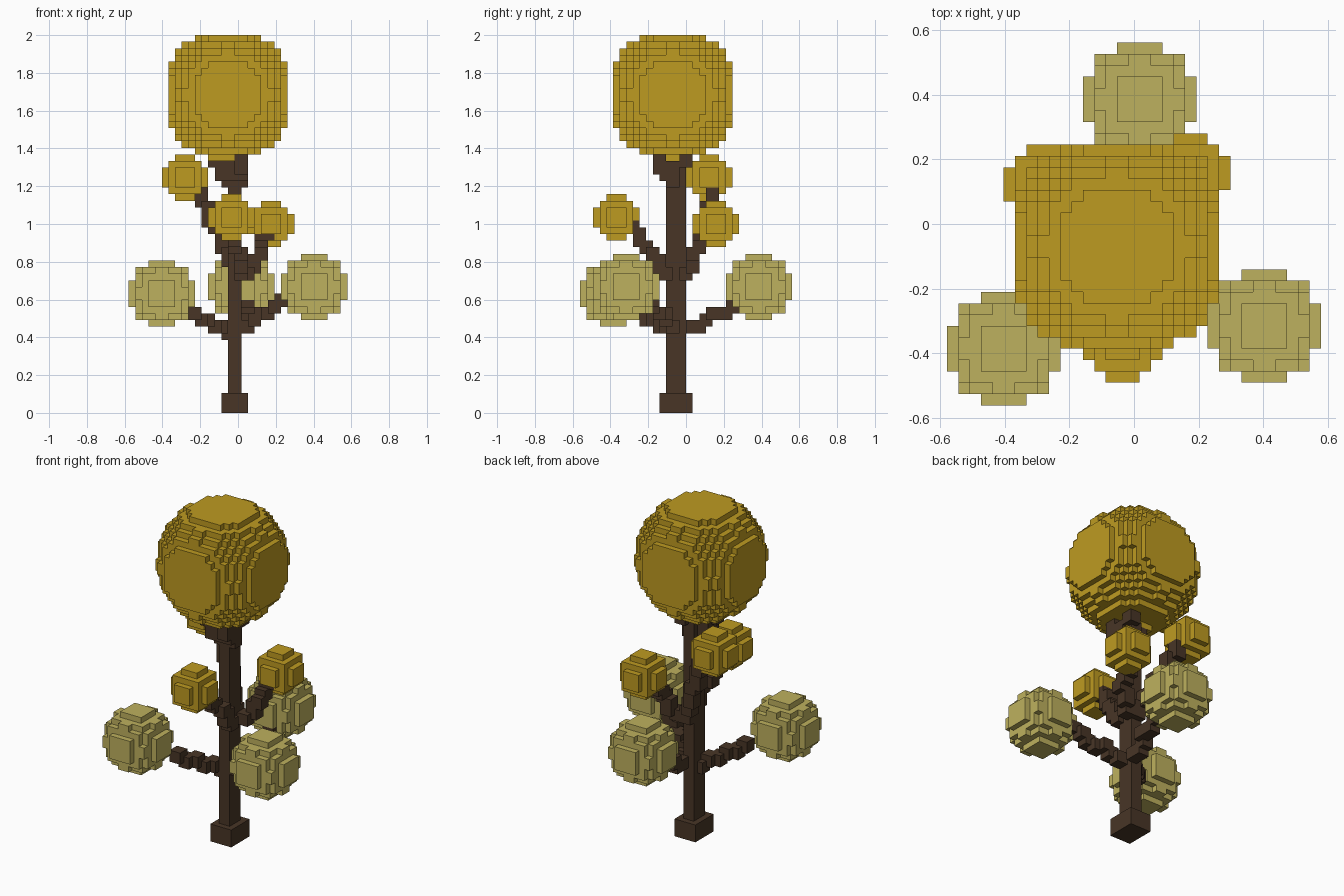
import bpy, bmesh
from mathutils import Vector

cube = bpy.data.objects.get("Cube")
if cube:
    bpy.data.objects.remove(cube)

V = 2 / 57  # block size


def material(name, rgb):
    m = bpy.data.materials.new(name)
    m.use_nodes = True
    m.diffuse_color = (*rgb, 1)
    bsdf = m.node_tree.nodes["Principled BSDF"]
    bsdf.inputs["Base Color"].default_value = (*rgb, 1)
    bsdf.inputs["Roughness"].default_value = 0.9
    return m


GOLD = material("gold leaf", (0.515, 0.328, 0.0152))
OLIVE = material("pale olive leaf", (0.515, 0.440, 0.112))
BARK = material("dark bark", (0.065, 0.036, 0.0194))


def box(lo, hi):
    """Cells filling a block, given by its corners on the block grid."""
    return {(x, y, z) for x in range(lo[0], hi[0])
            for y in range(lo[1], hi[1]) for z in range(lo[2], hi[2])}


def ball(lo, d, r):
    """Cells of a round ball, clipped to a cube of d blocks."""
    c = Vector(lo) + Vector((d / 2,) * 3)
    return {p for p in box(lo, [k + d for k in lo])
            if (Vector(p) + Vector((0.5,) * 3) - c).length <= r}


def branch(*points, size=2):
    """Stepped limb: a small block stamped along a path."""
    cells = set()
    for a, b in zip(points, points[1:]):
        a, b = Vector(a), Vector(b)
        n = int(max(abs(k) for k in b - a))
        for i in range(n + 1):
            p = [round(k) for k in a.lerp(b, i / n)]
            cells |= box(p, [k + size for k in p])
    return cells


def build(name, cells, mat):
    """Skin the cells with outer faces only and merge flat areas."""
    bm = bmesh.new()
    for cell in cells:
        for axis in range(3):
            for side in (0, 1):
                nxt = list(cell)
                nxt[axis] += 2 * side - 1
                if tuple(nxt) in cells:
                    continue
                quad = []
                for u, w in ((0, 0), (1, 0), (1, 1), (0, 1)):
                    p = list(cell)
                    p[axis] += side
                    p[(axis + 1) % 3] += u
                    p[(axis + 2) % 3] += w
                    quad.append(bm.verts.new(((p[0] + 0.5) * V, p[1] * V, p[2] * V)))
                bm.faces.new(quad if side else quad[::-1])
    bmesh.ops.remove_doubles(bm, verts=bm.verts[:], dist=V * 0.01)
    bmesh.ops.dissolve_limit(bm, angle_limit=0.01, verts=bm.verts[:], edges=bm.edges[:])
    mesh = bpy.data.meshes.new(name)
    bm.to_mesh(mesh)
    bm.free()
    mesh.materials.append(mat)
    bpy.context.collection.objects.link(bpy.data.objects.new(name, mesh))


# Trunk with a wider foot and a flared top under the crown
trunk = box((-2, -3, 0), (0, 0, 38)) | box((-3, -4, 0), (1, 1, 3))
trunk |= box((-1, -3, 34), (1, -1, 37)) | box((-3, -3, 34), (-1, -1, 37))
trunk |= box((-4, -4, 35), (1, -1, 38)) | box((-5, -4, 37), (-3, -2, 38))
trunk |= box((-1, -5, 36), (1, -3, 39)) | box((-1, -1, 37), (1, 1, 39))

# Branches
trunk |= branch((-3, -3, 11), (-8, -8, 14))
trunk |= branch((0, -3, 12), (6, -7, 17))
trunk |= branch((-1, 0, 12), (0, 6, 15))
trunk |= branch((-1, -4, 20), (-2, -9, 27))
trunk |= branch((0, -1, 20), (3, 2, 26))
trunk |= branch((-2, -1, 20), (-4, 1, 25), (-6, 2, 29), (-7, 3, 32))
build("trunk_and_branches", trunk, BARK)

# Large crown with a small patch hanging below it
crown = ball((-11, -11, 39), 18, 10) | (box((-5, -5, 38), (-1, -1, 39)) - trunk)
build("crown", crown, GOLD)

# Small gold foliage
for name, lo in (("upper_right", (-12, 0, 32)), ("upper_left", (1, 1, 25)),
                 ("upper_front", (-5, -14, 26))):
    build(name + "_foliage", ball(lo, 7, 3.5), GOLD)

# Pale foliage on the low branches
for name, lo in (("lower_right", (-17, -16, 13)), ("lower_left", (6, -14, 14)),
                 ("lower_back", (-5, 6, 14))):
    build(name + "_foliage", ball(lo, 10, 5), OLIVE)
